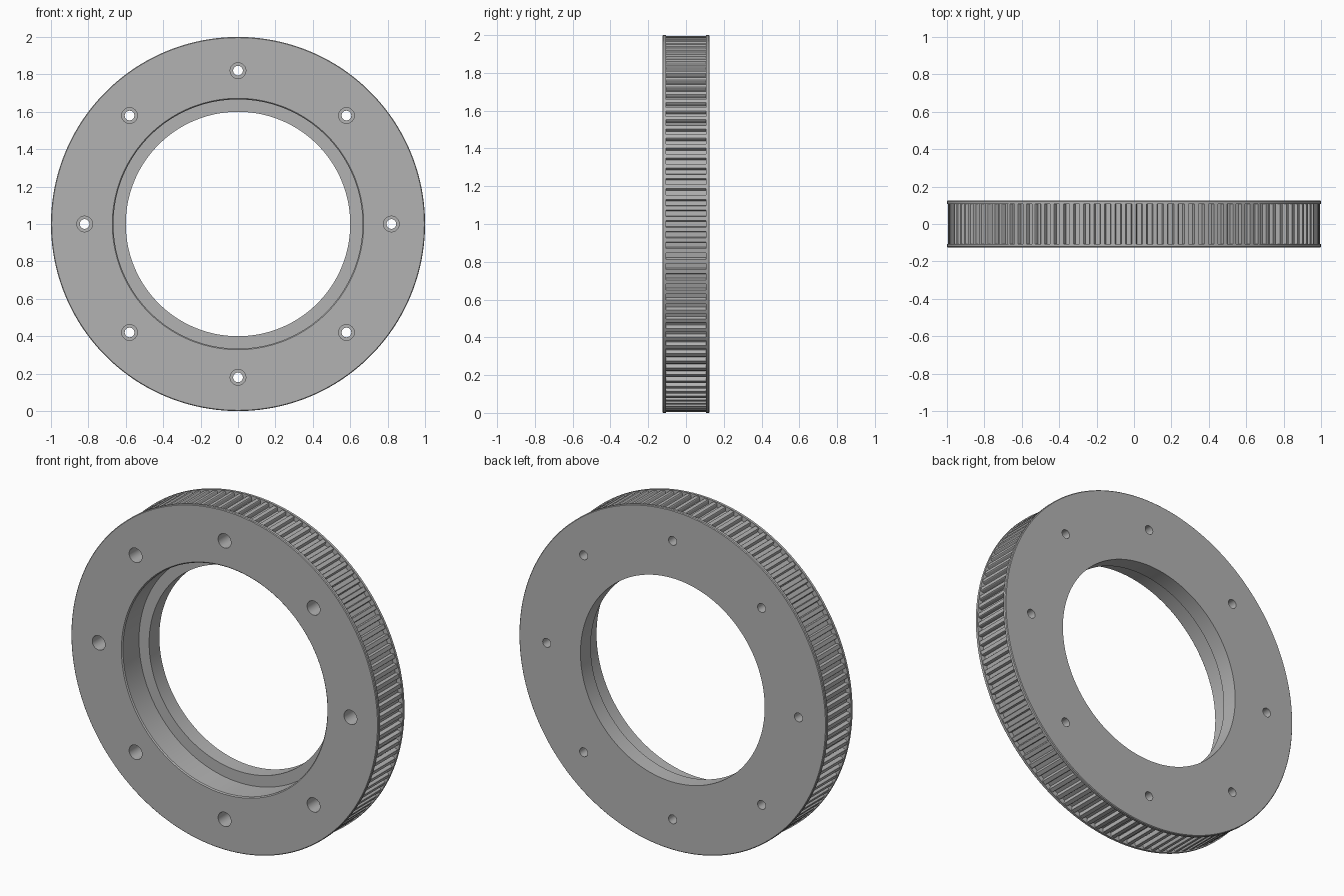
import bpy, bmesh
from math import pi, cos, sin
from mathutils import Matrix, Vector

cube = bpy.data.objects.get("Cube")
if cube:
    bpy.data.objects.remove(cube, do_unlink=True)

CENTRE = Vector((0, 0, 1))
HALF = 0.125          # half the ring thickness
FLANGE = 0.107        # inner face of each flange
ROOT, TIP = 0.972, 0.994
TEETH = 110

grey = bpy.data.materials.new("machined grey")
grey.use_nodes = True
grey.diffuse_color = (0.45, 0.45, 0.45, 1)
grey.node_tree.nodes["Principled BSDF"].inputs["Base Color"].default_value = grey.diffuse_color


def finish(name, bm):
    bmesh.ops.recalc_face_normals(bm, faces=bm.faces)
    mesh = bpy.data.meshes.new(name)
    bm.to_mesh(mesh)
    bm.free()
    mesh.materials.append(grey)
    obj = bpy.data.objects.new(name, mesh)
    bpy.context.collection.objects.link(obj)
    return obj


def lathe(bm, profile, steps, centre, closed):
    """Revolve (radius, y) points about a y-axis line through centre."""
    rings = []
    for i in range(steps):
        a = 2 * pi * i / steps
        rings.append([bm.verts.new(centre + Vector((r * cos(a), y, r * sin(a))))
                      for r, y in profile])
    n = len(profile)
    for i in range(steps):
        p, q = rings[i], rings[(i + 1) % steps]
        for j in range(n if closed else n - 1):
            k = (j + 1) % n
            bm.faces.new((p[j], p[k], q[k], q[j]))
    if not closed:
        bm.faces.new([ring[0] for ring in rings])
        bm.faces.new([ring[-1] for ring in rings])


# Ring body: stepped bore, two flanges and the tooth root between them
c = 0.004
body_profile = [
    (0.672, -HALF), (1 - c, -HALF), (1, c - HALF), (1, -FLANGE),
    (ROOT, -FLANGE), (ROOT, FLANGE), (1, FLANGE), (1, HALF - c),
    (1 - c, HALF), (0.6, HALF), (0.6, 0.03), (0.666, 0.03), (0.666, 0.006 - HALF),
]
bm = bmesh.new()
lathe(bm, body_profile, 2 * TEETH, CENTRE, True)
body = finish("pulley_ring", bm)

# Eight counterbored bolt holes
bm = bmesh.new()
hole_profile = [(0.042, -0.2), (0.042, 0), (0.026, 0), (0.026, 0.2)]
for i in range(8):
    a = i * pi / 4
    lathe(bm, hole_profile, 32, CENTRE + Vector((0.82 * cos(a), 0, 0.82 * sin(a))), False)
cutter = finish("bolt_hole_cutter", bm)
cutter.hide_render = True
cut = body.modifiers.new("bolt holes", 'BOOLEAN')
cut.operation = 'DIFFERENCE'
cut.solver = 'EXACT'
cut.object = cutter
bpy.context.view_layer.objects.active = body
body.select_set(True)
bpy.ops.object.modifier_apply(modifier=cut.name)
bpy.data.objects.remove(cutter, do_unlink=True)

# Belt teeth between the flanges
bm = bmesh.new()
section = [(-0.016, ROOT - 0.004), (-0.0135, TIP - 0.004), (-0.011, TIP),
           (0.011, TIP), (0.0135, TIP - 0.004), (0.016, ROOT - 0.004)]
for i in range(TEETH):
    turn = Matrix.Translation(CENTRE) @ Matrix.Rotation(2 * pi * i / TEETH, 4, 'Y')
    ends = [[bm.verts.new(turn @ Vector((x, y, r))) for x, r in section]
            for y in (-FLANGE, FLANGE)]
    for j in range(len(section) - 1):
        bm.faces.new((ends[0][j], ends[0][j + 1], ends[1][j + 1], ends[1][j]))
teeth = finish("belt_teeth", bm)

# Smooth round walls with crisp edges
for obj in (body, teeth):
    obj.select_set(True)
bpy.ops.object.shade_smooth_by_angle(angle=pi / 9)
